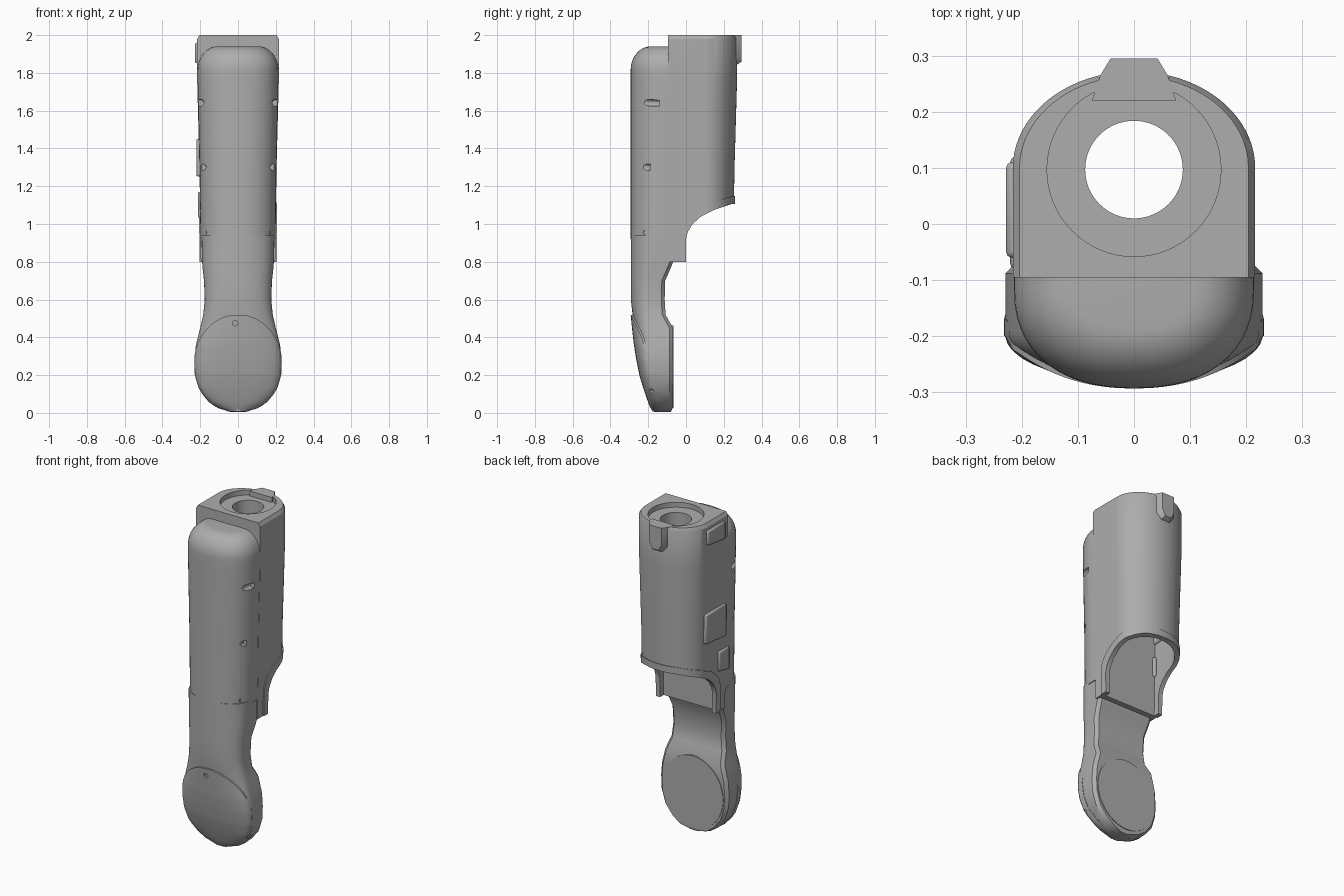
import bpy, bmesh, math
from mathutils import Vector

if "Cube" in bpy.data.objects:
    bpy.data.objects.remove(bpy.data.objects["Cube"])

GREY = (0.42, 0.42, 0.42, 1)
mat = bpy.data.materials.new("matte_grey")
mat.use_nodes = True
mat.diffuse_color = GREY
mat.node_tree.nodes["Principled BSDF"].inputs["Base Color"].default_value = GREY


def finish(name, bm):
    bmesh.ops.remove_doubles(bm, verts=bm.verts, dist=1e-5)
    bmesh.ops.recalc_face_normals(bm, faces=bm.faces)
    me = bpy.data.meshes.new(name)
    bm.to_mesh(me)
    bm.free()
    me.materials.append(mat)
    ob = bpy.data.objects.new(name, me)
    bpy.context.collection.objects.link(ob)
    return ob


def loft(name, rows):
    """Rows are (z, half outline); each outline is mirrored in x and skinned."""
    bm = bmesh.new()
    rings = []
    for z, half in rows:
        pts = half + [(-x, y) for x, y in reversed(half) if x > 1e-6]
        rings.append([bm.verts.new((x, y, z)) for x, y in pts])
    for a, b in zip(rings, rings[1:]):
        n = len(a)
        for i in range(n):
            j = (i + 1) % n
            bm.faces.new((a[i], a[j], b[j], b[i]))
    bm.faces.new(rings[0])
    bm.faces.new(rings[-1])
    return finish(name, bm)


def prism(name, profile, x0, x1):
    """Extrude a (y, z) profile along x."""
    bm = bmesh.new()
    f = bm.faces.new([bm.verts.new((x0, y, z)) for y, z in profile])
    out = bmesh.ops.extrude_face_region(bm, geom=[f])
    vs = [g for g in out["geom"] if isinstance(g, bmesh.types.BMVert)]
    bmesh.ops.translate(bm, verts=vs, vec=(x1 - x0, 0, 0))
    return finish(name, bm)


def rod(name, a, b, r, sides=32):
    bm = bmesh.new()
    a, b = Vector(a), Vector(b)
    bmesh.ops.create_cone(bm, cap_ends=True, segments=sides, radius1=r, radius2=r, depth=(b - a).length)
    q = (b - a).to_track_quat("Z", "Y")
    for v in bm.verts:
        v.co = q @ v.co + (a + b) / 2
    return finish(name, bm)


def cut(ob, *cutters):
    for c in cutters:
        c.hide_render = True
        m = ob.modifiers.new("cut", "BOOLEAN")
        m.operation, m.solver, m.object = "DIFFERENCE", "EXACT", c
        bpy.ops.object.select_all(action="DESELECT")
        bpy.context.view_layer.objects.active = ob
        ob.select_set(True)
        bpy.ops.object.modifier_apply(modifier=m.name)


def lerp_table(table, z):
    for a, b in zip(table, table[1:]):
        if z <= b[0]:
            t = (z - a[0]) / (b[0] - a[0])
            return [p + (q - p) * t for p, q in zip(a[1:], b[1:])]
    return list(table[-1][1:])


def front_y(x, w, front, side, n=2.3):
    return side - (side - front) * max(0, 1 - min(1, x / w) ** n) ** (1 / n)


def front_curve(w, front, side, steps=14):
    xs = [w * math.sin(math.pi / 2 * i / steps) for i in range(steps + 1)]
    return [(x, front_y(x, w, front, side)) for x in xs]


# Rear housing: flat front, rounded back, slightly tapered
HOUSING = [(0.8, 0.197, 0.148), (1.3, 0.204, 0.157), (1.75, 0.216, 0.17), (1.98, 0.216, 0.172), (2.0, 0.204, 0.164)]


def housing_half(z, grow=0, front=-0.095):
    w, b = lerp_table(HOUSING, z)
    arc = [math.pi / 2 * i / 20 for i in range(21)]
    pts = [((w + grow) * math.cos(t), 0.1 + (b + grow) * math.sin(t)) for t in arc]
    return [(0, front), (w + grow, front)] + pts[:-1] + [(0, 0.1 + b + grow)]


zs = [r[0] for r in HOUSING]
housing = loft("rear_housing", [(z, housing_half(z)) for z in zs])
rim = loft("housing_rim", [(z, housing_half(z, 0.006, -0.06)) for z in (0.8, 1.3)])

# Curved lower cut line, and the same line lifted for the rim band
CURVE = [(0, 0.92), (0.01, 0.96), (0.035, 1.0), (0.08, 1.04), (0.15, 1.075), (0.24, 1.105), (0.4, 1.12)]
below = prism("cutter_below", [(0, 0.6)] + CURVE + [(0.4, 0.6)], -0.5, 0.5)
above = prism("cutter_above", [(-0.04, 0.6)] + [(y - 0.04 + 0.035 * min(1, y / 0.2), z + 0.04) for y, z in CURVE]
              + [(0.4, 1.5), (-0.3, 1.5), (-0.3, 0.6)], -0.5, 0.5)
cavity = loft("cutter_cavity", [(z, housing_half(max(z, 0.8), -0.022, -0.035)) for z in (0.7, 0.8, 1.3, 1.8)])
bore = rod("cutter_bore", (0, 0.097, 1.5), (0, 0.097, 2.2), 0.087, 64)
seat = rod("cutter_seat", (0, 0.097, 1.97), (0, 0.097, 2.2), 0.155, 64)
cut(housing, below, cavity, bore, seat)
cut(rim, below, above, cavity)

# Back locating tab at the top
bm = bmesh.new()
tab_rings = []
for y, w, z in ((0.22, 0.075, 1.83), (0.265, 0.06, 1.84), (0.295, 0.042, 1.86)):
    outline = [(-w, 2.0), (w, 2.0), (w, z + 0.04), (w * 0.5, z), (-w * 0.5, z), (-w, z + 0.04)]
    tab_rings.append([bm.verts.new((x, y, h)) for x, h in outline])
for a, b in zip(tab_rings, tab_rings[1:]):
    for i in range(6):
        bm.faces.new((a[i], a[i - 1], b[i - 1], b[i]))
bm.faces.new(tab_rings[0])
bm.faces.new(tab_rings[-1])
back_tab = finish("back_tab", bm)

# Front grip shell with a domed top
GRIP = [(0.92, 0.198), (1.3, 0.203), (1.75, 0.214), (2.0, 0.214)]


def grip_row(z, inset=0):
    w = lerp_table(GRIP, z)[0] - inset
    return z, front_curve(w, -0.293 + inset, -0.115) + [(w, -0.088)]


R = 0.125
dome = [math.pi / 2 * i / 10 for i in range(11)]
grip = loft("front_grip", [grip_row(z) for z in (0.92, 1.3, 1.75)]
            + [grip_row(1.94 - R + R * math.sin(t), 0.85 * R * (1 - math.cos(t))) for t in dome])

# Screw slots down both sides of the grip
for s in (-1, 1):
    for z, x, end in ((1.64, 0.199, -0.14), (1.3, 0.188, -0.19), (0.955, 0.183, -0.22)):
        cut(grip, rod("cutter_slot", (s * x, -0.4, z + 0.01), (s * x, end, z), 0.018, 20))

# Lower arm and paddle: z, half width, front, side start, back
ARM = [(0.005, 0.04, -0.165, -0.13, -0.08), (0.025, 0.105, -0.178, -0.14, -0.07),
       (0.06, 0.155, -0.192, -0.15, -0.07), (0.12, 0.202, -0.213, -0.17, -0.07),
       (0.2, 0.226, -0.237, -0.18, -0.07), (0.28, 0.229, -0.253, -0.19, -0.07),
       (0.36, 0.223, -0.266, -0.19, -0.07), (0.45, 0.2, -0.276, -0.19, -0.07),
       (0.52, 0.184, -0.283, -0.19, -0.108), (0.6, 0.176, -0.292, -0.19, -0.113),
       (0.7, 0.18, -0.292, -0.18, -0.11), (0.77, 0.188, -0.292, -0.17, -0.08),
       (0.82, 0.191, -0.292, -0.16, -0.06), (0.94, 0.193, -0.292, -0.16, -0.06)]


def arm_row(z):
    w, front, side, back = lerp_table(ARM, z)
    return z, front_curve(w, front, side) + [(w, back - 0.018), (w - 0.018, back)]


arm = loft("lower_arm", [arm_row(r[0]) for r in ARM])

# Round back pad of the paddle
pad = rod("back_pad", (0, -0.09, 0), (0, -0.066, 0), 1, 64)
for v in pad.data.vertices:
    v.co.x *= 0.203
    v.co.z = 0.245 + v.co.z * 0.218

# Arched front cover laid over the paddle
cover_rows = []
for i in range(33):
    z = 0.008 + 0.511 * math.sin(math.pi / 2 * i / 32)
    w, front, side, back = lerp_table(ARM, z)
    wc = w + 0.003
    if z > 0.27:
        wc = min(wc, 0.232 * math.sqrt(1 - ((z - 0.27) / 0.25) ** 2))
    half = [(wc * math.sin(math.pi / 2 * k / 14),) for k in range(15)]
    half = [(x, front_y(x, w, front, side) - 0.01) for x, in half]
    cover_rows.append((z, half + [(wc, half[-1][1] + 0.03)]))
cover = loft("paddle_cover", cover_rows)

# Cover screw hole and edge notches
screw = rod("cutter_screw", (-0.015, -0.4, 0.475), (-0.015, -0.27, 0.475), 0.014)
notches = [rod("cutter_notch", (x, -0.4, z), (x, -0.175, z), 0.016, 20)
           for x, z in ((-0.205, 0.11), (0.205, 0.11), (0, 0.003))]
cut(cover, screw, *notches)
cut(arm, *notches)

# Raised side plates with bevelled edges
plates = []
for name, y0, y1, z0, z1, x in (("upper", -0.06, 0.11, 1.85, 1.96, 0.228),
                                ("middle", -0.08, 0.12, 1.25, 1.45, 0.221),
                                ("lower", -0.12, -0.02, 1.03, 1.17, 0.213)):
    p = prism(name + "_side_plate", [(y0, z0), (y1, z0 + 0.02), (y1, z1), (y0, z1)], -x, -x + 0.05)
    m = p.modifiers.new("bevel", "BEVEL")
    m.width, m.segments = 0.01, 2
    plates.append(p)

# Remove cutters and shade the parts
for ob in list(bpy.data.objects):
    if ob.name.startswith("cutter_"):
        bpy.data.objects.remove(ob)
bpy.ops.object.select_all(action="DESELECT")
for ob in [housing, rim, back_tab, grip, arm, pad, cover] + plates:
    ob.select_set(True)
    bpy.context.view_layer.objects.active = ob
bpy.ops.object.shade_smooth_by_angle(angle=math.radians(30))
